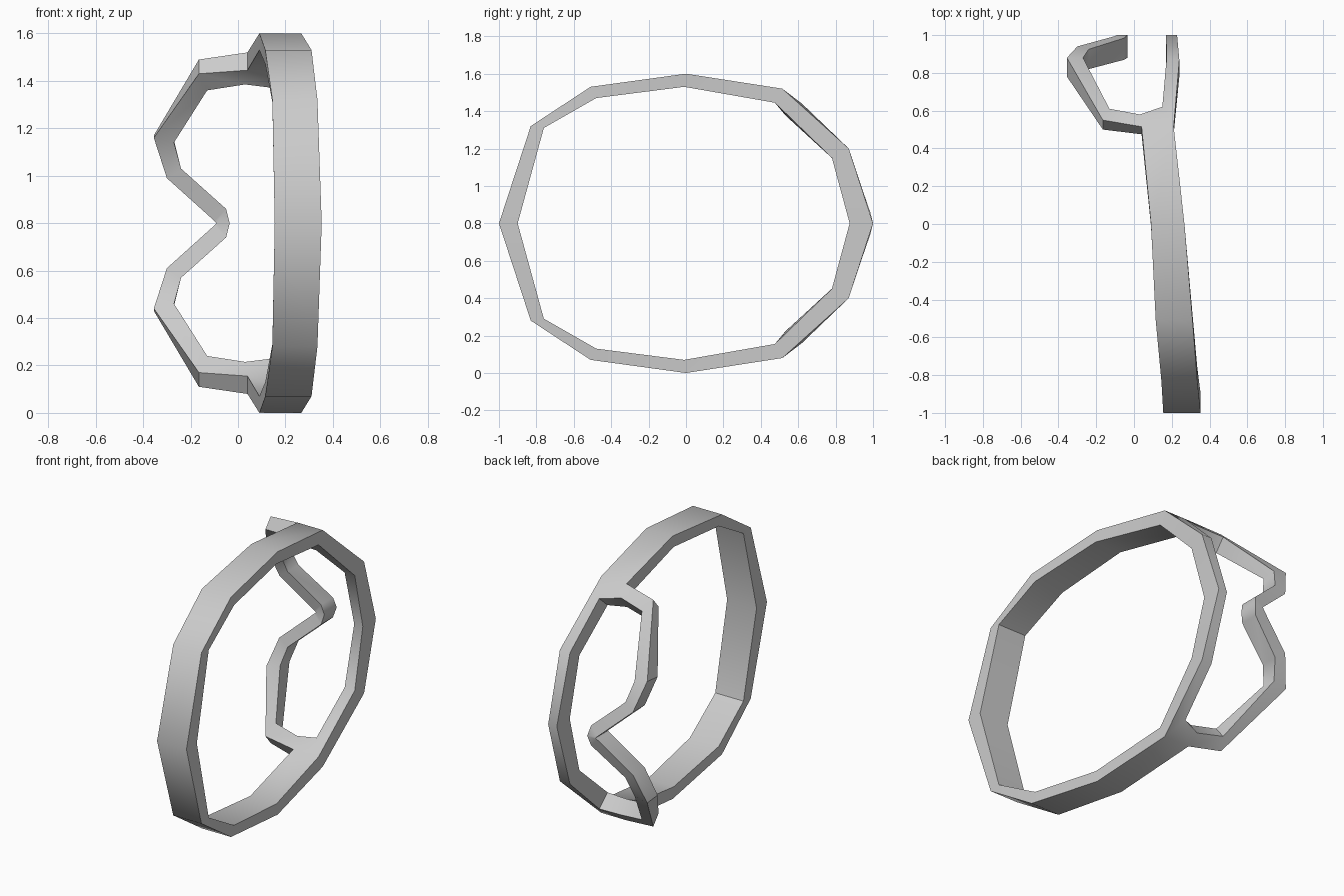
import bpy, bmesh, math

if "Cube" in bpy.data.objects:
    bpy.data.objects.remove(bpy.data.objects["Cube"])

MID = 0.8  # height of the mirror plane

# Upper half only. Stations: (x, outer y, outer z, inner y, inner z) for both edges.
# Strap: both edges share the same y/z -> (x low, x high, outer y, outer z, inner y, inner z)
strap = [(.155, .353, -1.0, .80, -.90, .80),
         (.145, .335, -.83, 1.32, -.76, 1.31),
         (.115, .31, -.51, 1.53, -.48, 1.47),
         (.09, .267, 0, 1.60, -.01, 1.53),
         (.04, .21, .515, 1.52, .475, 1.445)]

# Eyepiece rim: outer edge and opening edge
rim_edge = [(-.165, .55, 1.49, .50, 1.43),
            (-.355, .88, 1.17, .78, 1.16),
            (-.30, .94, .99, .825, .99),
            (-.10, .995, .81, .875, .81),
            (-.09, 1.0, .80, .88, .80)]
rim_open = [(.03, .58, 1.46, .525, 1.385),
            (-.13, .61, 1.435, .55, 1.36),
            (-.27, .88, 1.15, .79, 1.14),
            (-.24, .925, 1.03, .82, 1.03),
            (-.05, .985, .86, .87, .86),
            (-.035, 1.0, .80, .88, .80)]

# Brow bar: opening edge and top edge
brow_open = [(.15, .62, 1.44, .54, 1.37),
             (.172, .87, 1.20, .78, 1.15),
             (.17, 1.0, .80, .875, .80)]
brow_edge = [(.24, .87, 1.20, .78, 1.15),
             (.228, 1.0, .80, .875, .80)]

bm = bmesh.new()


def pair(x, yo, zo, yi, zi):
    """Outer and inner vertex of one station."""
    return bm.verts.new((x, yo, zo)), bm.verts.new((x, yi, zi))


low = [pair(s[0], *s[2:]) for s in strap]
high = [pair(s[1], *s[2:]) for s in strap]
r_open = [pair(*p) for p in rim_open]
r_edge = [low[-1]] + [pair(*p) for p in rim_edge]
b_open = [pair(*p) for p in brow_open]
b_edge = [high[-1]] + [pair(*p) for p in brow_edge]

# Quads of the curved sheet
quads = [(low[-1], high[-1], b_open[0], r_open[0])]
for a, b in ((low, high), (r_edge, r_open), (b_open, b_edge)):
    quads += [(a[i], b[i], b[i + 1], a[i + 1]) for i in range(len(a) - 1)]

# Outer skin, inner skin, and walls along the open borders
count = {}
for q in quads:
    bm.faces.new([p[0] for p in q])
    bm.faces.new([p[1] for p in reversed(q)])
    for i in range(4):
        key = frozenset((q[i], q[(i + 1) % 4]))
        count[key] = count.get(key, 0) + 1
for key, n in count.items():
    a, b = tuple(key)
    on_mirror = all(abs(p[0].co.z - MID) < 1e-4 for p in key)
    if n == 1 and not on_mirror:
        bm.faces.new((a[0], b[0], b[1], a[1]))

# Mirror to the lower half
dup = bmesh.ops.duplicate(bm, geom=bm.verts[:] + bm.edges[:] + bm.faces[:])["geom"]
for v in dup:
    if isinstance(v, bmesh.types.BMVert):
        v.co.z = 2 * MID - v.co.z
bmesh.ops.remove_doubles(bm, verts=bm.verts[:], dist=0.0005)
bmesh.ops.recalc_face_normals(bm, faces=bm.faces[:])

mesh = bpy.data.meshes.new("goggle_frame_with_strap")
bm.to_mesh(mesh)
bm.free()
obj = bpy.data.objects.new("goggle_frame_with_strap", mesh)
bpy.context.collection.objects.link(obj)
bpy.context.view_layer.objects.active = obj
obj.select_set(True)
bpy.ops.object.shade_smooth_by_angle(angle=math.radians(40))
